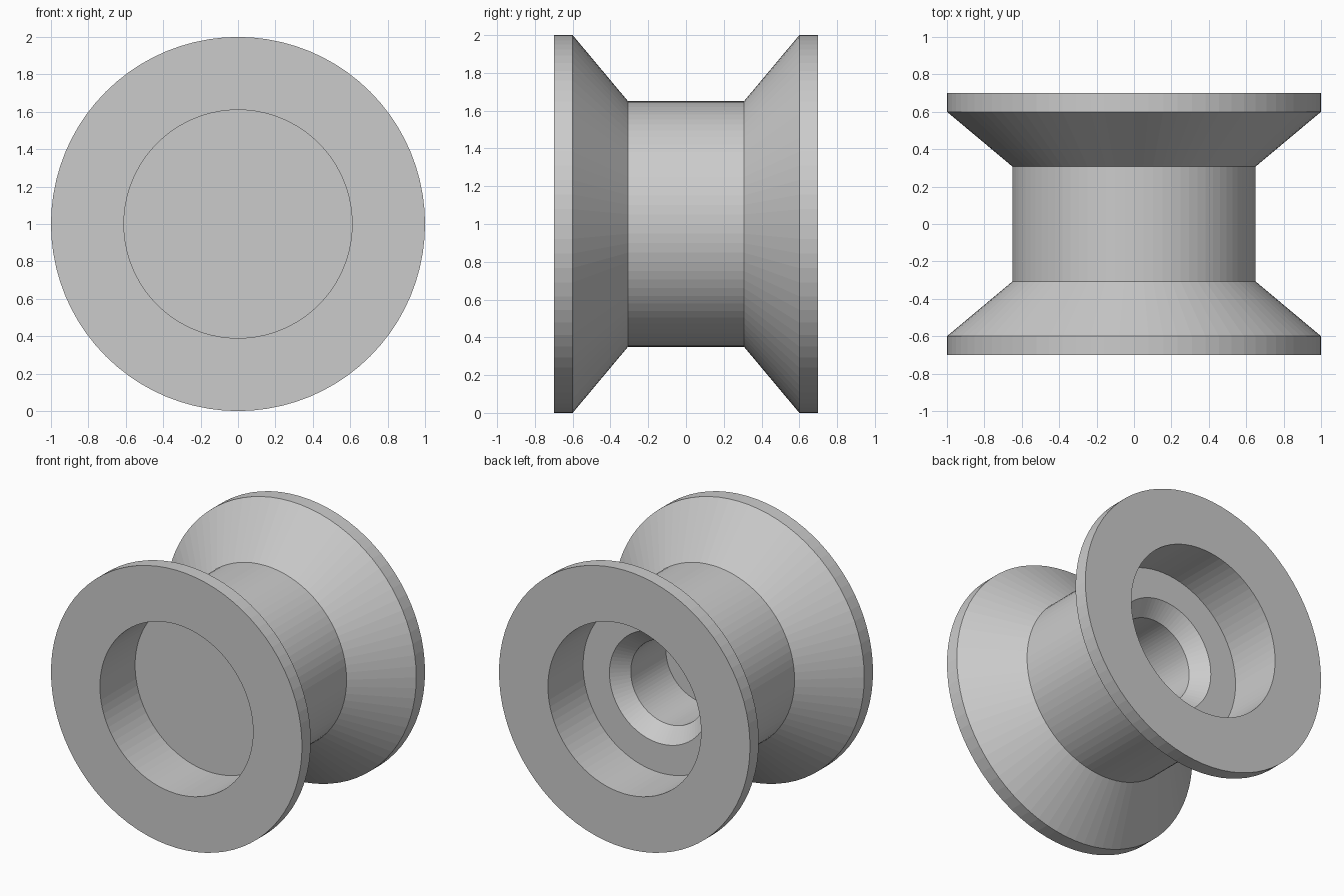
import bpy
import bmesh
import math
from mathutils import Matrix, Vector

if "Cube" in bpy.data.objects:
    bpy.data.objects.remove(bpy.data.objects["Cube"])

SEGMENTS = 80

# Plain grey material
grey = bpy.data.materials.new("plain grey")
grey.use_nodes = True
colour = (0.6, 0.6, 0.6, 1)
grey.diffuse_color = colour
grey.node_tree.nodes["Principled BSDF"].inputs["Base Color"].default_value = colour


def lathe(name, profile, centre):
    """Revolve (radius, y) points around the y axis."""
    bm = bmesh.new()
    verts = [bm.verts.new((r, y, 0)) for r, y in profile]
    edges = [bm.edges.new(pair) for pair in zip(verts, verts[1:])]
    bmesh.ops.spin(bm, geom=verts + edges, cent=(0, 0, 0), axis=(0, 1, 0),
                   angle=math.tau, steps=SEGMENTS, use_duplicate=False)
    bmesh.ops.remove_doubles(bm, verts=bm.verts[:], dist=1e-4)
    bmesh.ops.recalc_face_normals(bm, faces=bm.faces[:])
    mesh = bpy.data.meshes.new(name)
    bm.to_mesh(mesh)
    bm.free()
    mesh.transform(Matrix.Translation(Vector(centre)))
    mesh.materials.append(grey)
    obj = bpy.data.objects.new(name, mesh)
    bpy.context.collection.objects.link(obj)
    return obj


# Flanged outside, listed from the front rim to the waist, then mirrored to the back
half = [(0.61, -0.7), (1, -0.7), (1, -0.6), (0.65, -0.307)]
outside = half + [(r, -y) for r, y in reversed(half)]

# Shallow front recess with a closed floor
front_recess = [(0, -0.3), (0.61, -0.3)]

# Back recess, chamfered shoulder and blind centre bore
back_recess = [(0.61, 0.3), (0.4, 0.3), (0.3, 0.2), (0.3, -0.2), (0, -0.2)]

lathe("flanged_spool", front_recess + outside + back_recess, (0, 0, 1))
